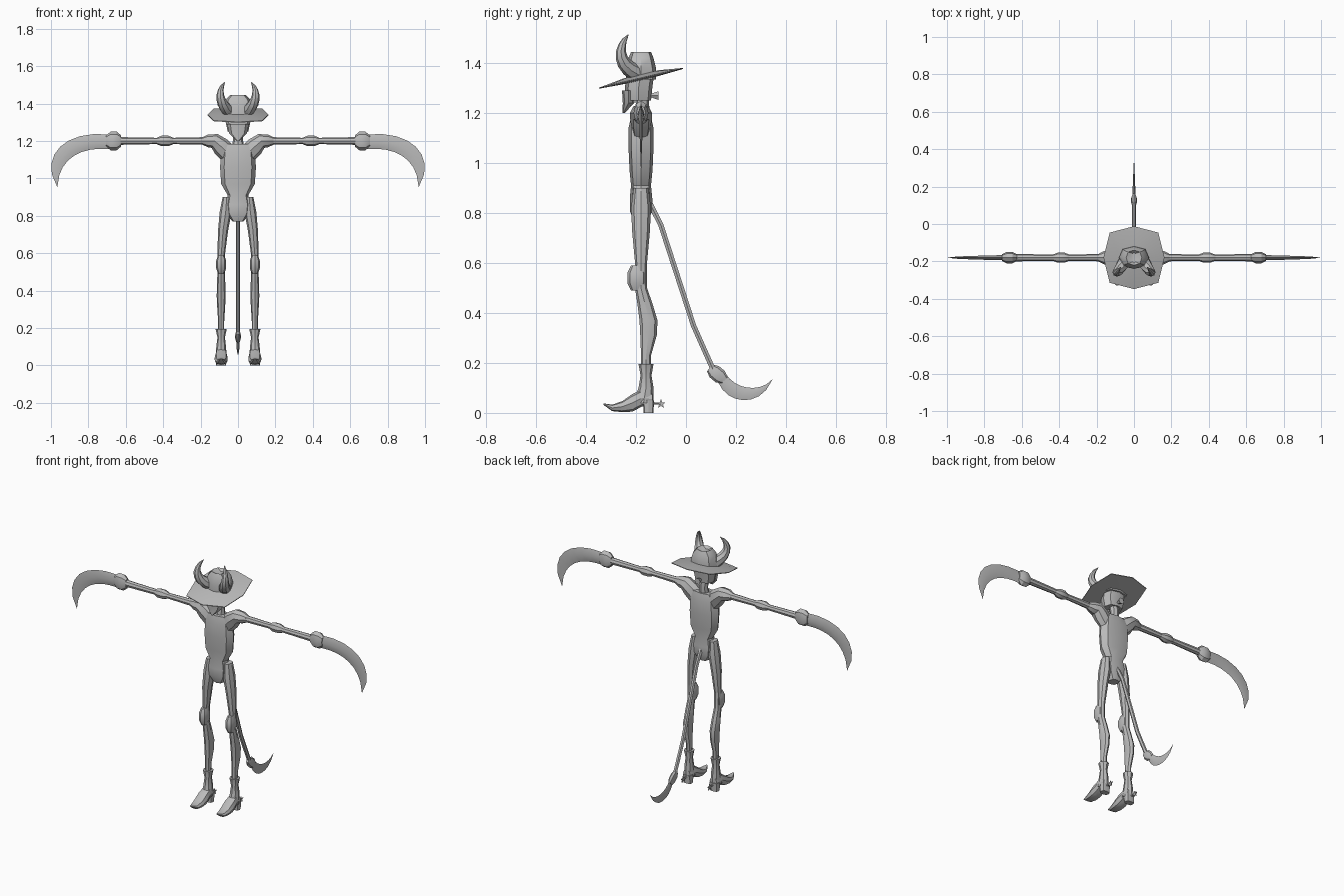
import bpy
import bmesh
import math
from mathutils import Vector

start_cube = bpy.data.objects.get("Cube")
if start_cube:
    bpy.data.objects.remove(start_cube, do_unlink=True)

grey = bpy.data.materials.new("plain_grey")
grey.use_nodes = True
tone = (.5, .5, .5, 1)
grey.diffuse_color = tone
grey.node_tree.nodes["Principled BSDF"].inputs["Base Color"].default_value = tone

X, Y, Z = Vector((1, 0, 0)), Vector((0, 1, 0)), Vector((0, 0, 1))
BODY_Y = -.18
ARM_Z = 1.2
LEG_X = .09


def finish(name, bm, mirror=False, angle=32):
    """Turn a bmesh into a shaded object, optionally mirrored left to right."""
    bmesh.ops.recalc_face_normals(bm, faces=bm.faces)
    mesh = bpy.data.meshes.new(name)
    bm.to_mesh(mesh)
    bm.free()
    mesh.materials.append(grey)
    obj = bpy.data.objects.new(name, mesh)
    bpy.context.collection.objects.link(obj)
    bpy.ops.object.select_all(action="DESELECT")
    obj.select_set(True)
    bpy.context.view_layer.objects.active = obj
    bpy.ops.object.shade_smooth_by_angle(angle=math.radians(angle))
    if mirror:
        obj.modifiers.new("Mirror", "MIRROR")
    return obj


def skin(bm, rings):
    """Bridge consecutive vertex rings and cap both ends."""
    for lower, upper in zip(rings, rings[1:]):
        for i, vert in enumerate(lower):
            bm.faces.new((lower[i - 1], vert, upper[i], upper[i - 1]))
    bm.faces.new(rings[0])
    bm.faces.new(rings[-1])


def loft(name, points, radii, axis=None, side=X, sides=8, power=1, mirror=False):
    """Sweep an oval through points; without an axis it follows the path."""
    bm = bmesh.new()
    points = [Vector(p) for p in points]
    rings = []
    for k, (point, (wide, deep)) in enumerate(zip(points, radii)):
        following, previous = points[k + 1:k + 2] or [point], points[max(k - 1, 0)]
        along = axis or (following[0] - previous).normalized()
        u = (side - along * side.dot(along)).normalized()
        v = along.cross(u)
        ring = []
        for i in range(sides):
            angle = math.tau * i / sides
            c, s = (math.copysign(abs(w) ** power, w)
                    for w in (math.cos(angle), math.sin(angle)))
            ring.append(bm.verts.new(point + u * c * wide + v * s * deep))
        rings.append(ring)
    skin(bm, rings)
    return finish(name, bm, mirror)


def column(name, x, rows, **options):
    """Upright loft from rows of height, y shift, half width and half depth."""
    points = [(x, BODY_Y + shift, z) for z, shift, wide, deep in rows]
    return loft(name, points, [row[2:] for row in rows], axis=Z, **options)


def bead(name, centre, along, wide, deep, **options):
    """Swollen joint: a short barrel with narrowed ends."""
    stations = ((-1, .6), (-.4, 1), (.4, 1), (1, .6))
    return loft(name, [Vector(centre) + along * s for s, scale in stations],
                [(wide * scale, deep * scale) for s, scale in stations], **options)


def bend(controls, t):
    """Point on the smooth curve pulled by the control points."""
    controls = [Vector(c) for c in controls]
    while len(controls) > 1:
        controls = [a.lerp(b, t) for a, b in zip(controls, controls[1:])]
    return controls[0]


def blade(name, outer, inner, place, normal, thick, mirror=False):
    """Curved blade with two sharp edges and a raised middle."""
    bm = bmesh.new()
    rings = []
    steps = 9
    for k in range(steps):
        t = k / steps + k * k / steps ** 3
        far, near = place(bend(outer, t)), place(bend(inner, t))
        middle = (far + near) / 2
        bulge = normal * thick * (1 - t)
        rings.append([bm.verts.new(p) for p in (far, middle + bulge, near, middle - bulge)])
    skin(bm, rings[:-1])
    bm.faces.remove(rings[-2][0].link_faces[-1])
    tip = bm.verts.new(place(bend(outer, 1)))
    for i in range(len(rings[-2])):
        bm.faces.new((rings[-2][i - 1], rings[-2][i], tip))
    for vert in rings[-1]:
        bm.verts.remove(vert)
    return finish(name, bm, mirror, angle=60)


# Torso, pelvis and neck
column("torso", 0, [
    (.77, 0, .03, .03), (.81, 0, .06, .045), (.86, 0, .066, .045),
    (.91, 0, .055, .04), (.97, 0, .09, .046), (1.06, 0, .096, .05),
    (1.14, 0, .09, .05), (1.185, 0, .07, .04)], power=.75)
column("neck", 0, [(1.16, 0, .034, .03), (1.21, .01, .026, .024), (1.28, 0, .03, .03)])

# Head with pointed face covering and its knot
column("head", 0, [(1.37, 0, .06, .055), (1.3, -.01, .066, .055),
                   (1.25, -.01, .055, .05)], power=.8)
column("face_covering", 0, [(1.29, -.05, .058, .026), (1.24, -.05, .048, .023),
                            (1.2, -.07, .006, .004)])
loft("knot", [(0, -.15, 1.27), (0, -.11, 1.27)], [(.004, .004), (.02, .02)],
     axis=Y, sides=6)

# Hat: tilted brim and narrowing crown with a dented top
brim = column("hat_brim", 0, [
    (1.332, 0, .07, .07), (1.337, 0, .163, .168),
    (1.341, 0, .163, .168), (1.355, 0, .07, .07)], power=.65)
for vert in brim.data.vertices:
    vert.co.z += .235 * (vert.co.y - BODY_Y)
column("hat_crown", 0, [
    (1.335, 0, .078, .06), (1.38, 0, .08, .06), (1.42, 0, .068, .05),
    (1.445, 0, .042, .04), (1.43, 0, .01, .03)], power=.8)

# Horns taper along a curve
horn = [(.05, -.2, 1.36), (.1, -.28, 1.4), (.11, -.27, 1.47), (.07, -.23, 1.515)]
steps = [i / 7 for i in range(8)]
taper = [.034 * (1 - t) ** .7 + .001 for t in steps]
loft("horns", [bend(horn, t) for t in steps], zip(taper, taper), mirror=True)

# Shoulders, arms, elbows and wrist cuffs
loft("shoulders", [(.05, BODY_Y, 1.13), (.09, BODY_Y, 1.17), (.125, BODY_Y, ARM_Z),
                   (.16, BODY_Y, ARM_Z), (.19, BODY_Y, ARM_Z)],
     [(.035, .05), (.043, .05), (.044, .04), (.036, .034), (.02, .02)],
     side=Y, mirror=True)
loft("arms", [(x, BODY_Y, ARM_Z) for x in (.15, .39, .65)],
     [(.02, .021), (.016, .016), (.02, .021)], axis=X, side=Y, mirror=True)
bead("elbows", (.39, BODY_Y, ARM_Z), X * .045, .027, .028, side=Y, mirror=True)
bead("wrist_cuffs", (.665, BODY_Y, ARM_Z), X * .04, .03, .05, side=Y, mirror=True)

# Sickle blades in place of hands
blade("arm_blades",
      [(.69, 1.235), (.95, 1.26), (1.06, 1.1), (.966, .953)],
      [(.69, 1.157), (.85, 1.17), (.96, 1.1), (.966, .953)],
      lambda p: Vector((p.x, BODY_Y, p.y)), Y, .014, mirror=True)

# Legs with calf bulges, and knees
column("legs", LEG_X, [
    (.6, 0, .02, .023), (.5, 0, .02, .024), (.44, .015, .022, .03),
    (.37, .03, .024, .036), (.31, .03, .021, .033), (.23, .02, .016, .02),
    (.15, .02, .016, .02)], mirror=True)
loft("thighs", [(.06, BODY_Y, .9), (.066, BODY_Y, .82), (.08, BODY_Y, .72),
                (LEG_X, BODY_Y, .59)],
     [(.022, .03), (.032, .04), (.027, .035), (.02, .023)], axis=Z, mirror=True)
bead("knees", (LEG_X, -.197, .54), Z * .05, .027, .038, mirror=True)

# Boots: shaft, curled foot and heel block
column("boot_shafts", LEG_X, [(.195, .02, .03, .03), (.15, .02, .02, .022),
                              (.1, .02, .026, .03), (.04, .01, .03, .04)], mirror=True)
foot = [(-.135, .055, .024, .024), (-.175, .06, .03, .034), (-.215, .04, .035, .035),
        (-.255, .025, .034, .022), (-.295, .02, .026, .013), (-.33, .035, .006, .003)]
loft("boot_feet", [(LEG_X, y, z) for y, z, wide, high in foot],
     [row[2:] for row in foot], axis=Y, power=.8, mirror=True)
column("boot_heels", LEG_X, [(0, .03, .027, .02), (.05, .03, .028, .022)],
       power=.6, mirror=True)

# Spurs: a short bar carrying a five-pointed star
loft("spur_bars", [(LEG_X, -.15, .04), (LEG_X, -.1, .036)], [(.006, .006), (.004, .004)],
     sides=6, mirror=True)
bm = bmesh.new()
star_rings = []
for x in (LEG_X - .003, LEG_X + .003):
    ring = []
    for i in range(10):
        reach = .008 if i % 2 else .02
        angle = math.tau * i / 10
        ring.append(bm.verts.new((x, reach * math.sin(angle) - .1,
                                  reach * math.cos(angle) + .036)))
    star_rings.append(ring)
skin(bm, star_rings)
finish("spur_stars", bm, mirror=True)

# Tail, its cuff and its blade
tail = [(0, -.15, .85), (0, -.1, .75), (0, .03, .35), (0, .11, .17)]
loft("tail", tail, [(.012, .012)] * len(tail), sides=6)
bead("tail_cuff", (0, .125, .155), Vector((0, .03, -.025)), .015, .029)
blade("tail_blade",
      [(.13, .12), (.17, .03), (.3, .02), (.348, .136)],
      [(.158, .158), (.2, .09), (.3, .08), (.348, .136)],
      lambda p: Vector((0, p.x, p.y)), X, .01)
